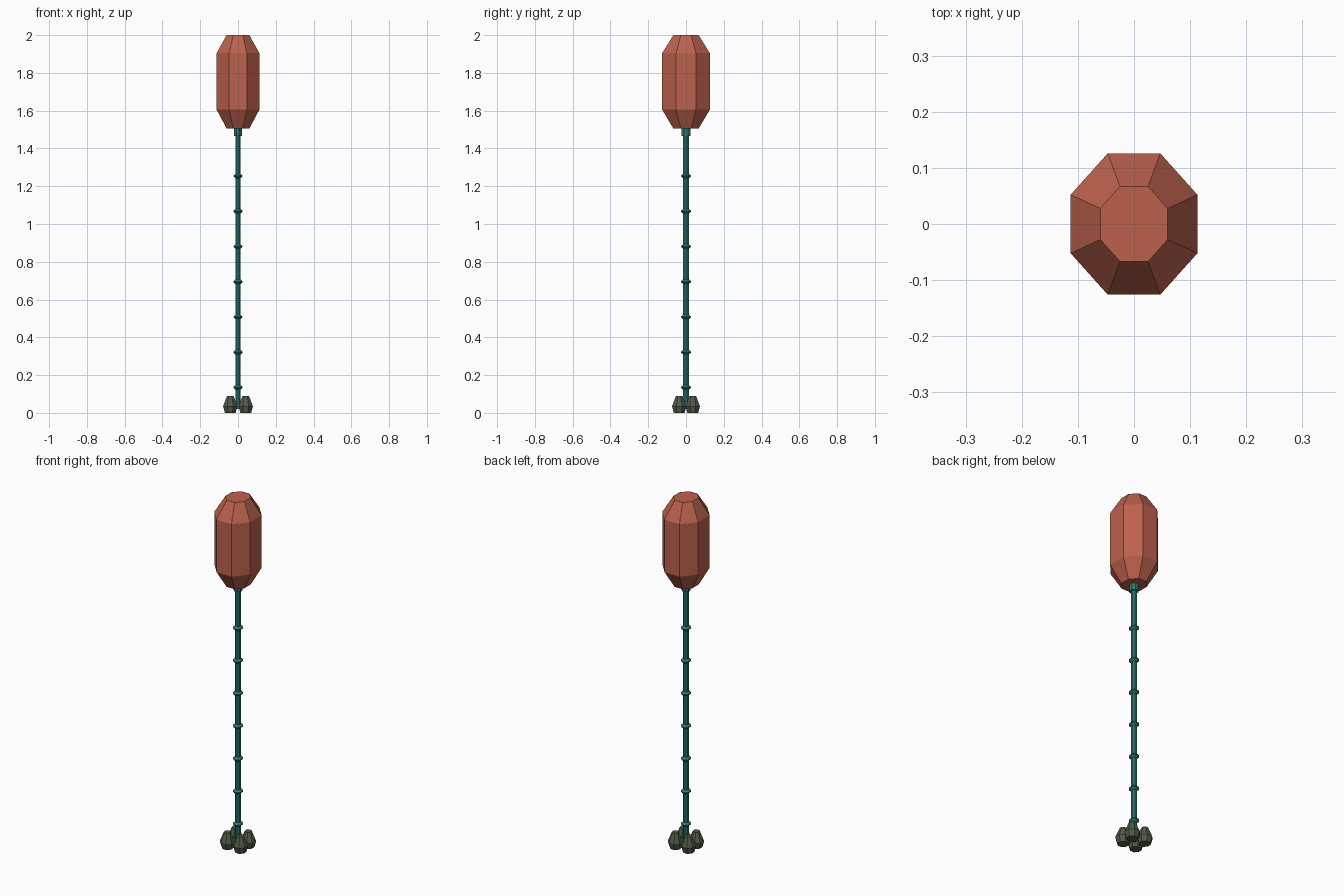
import bpy, bmesh
from math import pi, cos, sin

if "Cube" in bpy.data.objects:
    bpy.data.objects.remove(bpy.data.objects["Cube"])

Y_STRETCH = 1.115  # the plant is slightly deeper than it is wide


def material(name, rgb):
    m = bpy.data.materials.new(name)
    m.diffuse_color = (*rgb, 1)
    m.use_nodes = True
    m.node_tree.nodes["Principled BSDF"].inputs["Base Color"].default_value = m.diffuse_color
    return m


RED = material("red_brown", (0.5, 0.12, 0.075))
TEAL = material("teal", (0.028, 0.19, 0.17))
GREEN = material("grey_green", (0.08, 0.107, 0.07))


def lathe(name, profile, mat, sides=8, centre=(0, 0), stretch=Y_STRETCH):
    """Faceted solid from (radius, z) rings, closed with flat caps."""
    bm = bmesh.new()
    rings = []
    for r, z in profile:
        rings.append([])
        for i in range(sides):
            a = 2 * pi * (i + 0.5) / sides
            rings[-1].append(bm.verts.new((centre[0] + r * cos(a),
                                           centre[1] + r * sin(a) * stretch, z)))
    for lo, hi in zip(rings, rings[1:]):
        for i in range(sides):
            j = (i + 1) % sides
            bm.faces.new((lo[i], lo[j], hi[j], hi[i]))
    bm.faces.new(rings[0][::-1])
    bm.faces.new(rings[-1])
    bmesh.ops.recalc_face_normals(bm, faces=bm.faces[:])
    me = bpy.data.meshes.new(name)
    bm.to_mesh(me)
    bm.free()
    me.materials.append(mat)
    ob = bpy.data.objects.new(name, me)
    bpy.context.collection.objects.link(ob)
    return ob


# Head
lathe("head", [(0.065, 1.505), (0.1223, 1.605), (0.1223, 1.905), (0.065, 2.0)], RED)

# Stem and the collar under the head
lathe("stem", [(0.015, 0.02), (0.015, 1.48)], TEAL)
lathe("collar", [(0.023, 1.467), (0.023, 1.515)], TEAL)

# Joint rings along the stem
for i in range(7):
    z = 0.135 + i * 0.1865
    lathe(f"stem_ring_{i + 1}", [(0.015, z - 0.012), (0.026, z - 0.002),
                                 (0.026, z + 0.002), (0.015, z + 0.012)], TEAL)

# Four faceted bulbs at the foot
for i, (sx, sy) in enumerate([(1, 1), (-1, 1), (-1, -1), (1, -1)]):
    lathe(f"foot_bulb_{i + 1}", [(0.031, 0), (0.041, 0.035), (0.019, 0.09)],
          GREEN, centre=(sx * 0.041, sy * 0.036), stretch=1)
